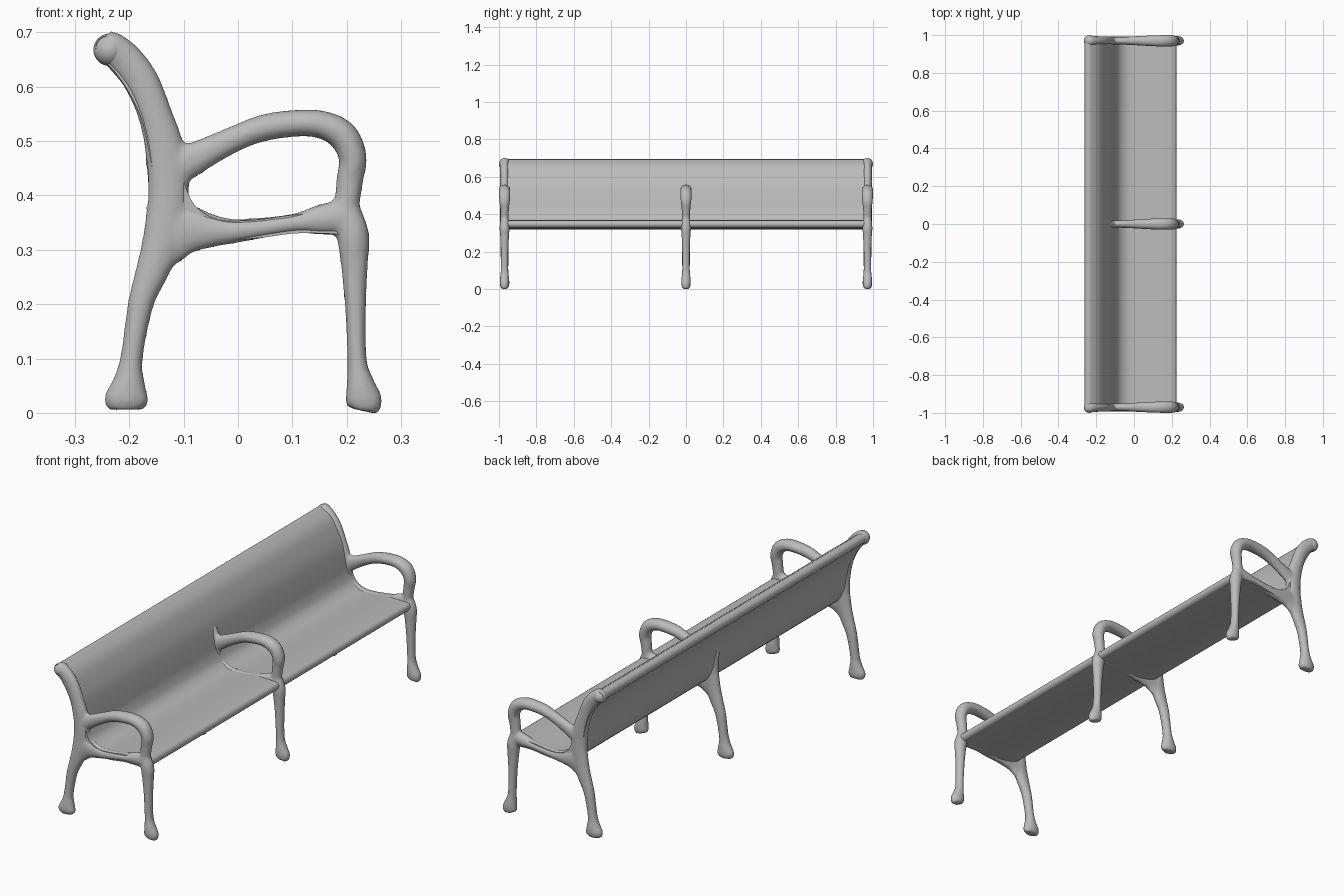
import bpy, bmesh, math
from mathutils import Vector

cube = bpy.data.objects.get("Cube")
if cube:
    bpy.data.objects.remove(cube, do_unlink=True)

grey = bpy.data.materials.new("cast_grey")
grey.use_nodes = True
colour = (0.5, 0.5, 0.5, 1)
grey.diffuse_color = colour
bsdf = grey.node_tree.nodes["Principled BSDF"]
bsdf.inputs["Base Color"].default_value = colour
bsdf.inputs["Roughness"].default_value = 0.7


def spline(points, steps=6):
    """Catmull-Rom interpolation of points of any dimension."""
    pts = [Vector(p) for p in points]
    pts = [pts[0] * 2 - pts[1]] + pts + [pts[-1] * 2 - pts[-2]]
    out = []
    for a, b, c, d in zip(pts, pts[1:], pts[2:], pts[3:]):
        for i in range(steps):
            t = i / steps
            out.append((b * 2 + (c - a) * t + (a * 2 - b * 5 + c * 4 - d) * t * t
                        + (b * 3 - a - c * 3 + d) * t ** 3) / 2)
    return out + [pts[-2]]


def normals(path):
    """In-plane (x, z) normals along a path."""
    result = []
    for i in range(len(path)):
        d = path[min(i + 1, len(path) - 1)] - path[max(i - 1, 0)]
        result.append(Vector((-d[1], d[0])).normalized())
    return result


def limb(bm, points, y, sides=16):
    """Oval tube through (x, z, half width, half depth) stations."""
    path = spline(points)
    rings = []
    for p, n in zip(path, normals(path)):
        ring = []
        for k in range(sides):
            a = math.tau * k / sides
            u = math.cos(a) * p[2]
            ring.append(bm.verts.new((p[0] + n.x * u, y + math.sin(a) * p[3], p[1] + n.y * u)))
        rings.append(ring)
    for r, s in zip(rings, rings[1:]):
        for k in range(sides):
            j = (k + 1) % sides
            bm.faces.new((r[k], r[j], s[j], s[k]))
    bm.faces.new(rings[0][::-1])
    bm.faces.new(rings[-1])


def finish(bm, name):
    bmesh.ops.recalc_face_normals(bm, faces=bm.faces)
    mesh = bpy.data.meshes.new(name)
    bm.to_mesh(mesh)
    bm.free()
    mesh.materials.append(grey)
    obj = bpy.data.objects.new(name, mesh)
    bpy.context.collection.objects.link(obj)
    return obj


def shade(obj):
    bpy.ops.object.select_all(action='DESELECT')
    bpy.context.view_layer.objects.active = obj
    obj.select_set(True)
    bpy.ops.object.shade_smooth_by_angle(angle=math.radians(60))


# Frame members: x, z, half width, half depth
back_leg = [(-.205, .006, .034, .02), (-.205, .025, .042, .026), (-.201, .055, .031, .025),
            (-.196, .1, .021, .021), (-.179, .2, .024, .022), (-.158, .26, .031, .023),
            (-.138, .32, .038, .024), (-.128, .4, .038, .024), (-.134, .48, .037, .024)]
post_top = [(-.153, .55, .032, .024), (-.178, .61, .033, .024),
            (-.208, .65, .033, .025), (-.238, .676, .029, .028), (-.248, .682, .02, .022)]
front_leg = [(.228, .004, .028, .02), (.231, .022, .035, .025), (.225, .055, .026, .025),
             (.219, .1, .018, .021), (.216, .2, .02, .021), (.214, .28, .026, .024),
             (.211, .33, .03, .027), (.199, .385, .022, .021)]
armrest = [(.199, .37, .023, .022), (.206, .43, .025, .024), (.211, .47, .026, .029),
           (.193, .51, .028, .031), (.155, .53, .026, .031), (.11, .533, .025, .03),
           (.05, .525, .025, .027), (0, .507, .024, .024), (-.05, .483, .027, .021),
           (-.1, .458, .033, .02), (-.135, .44, .034, .02)]
seat_rail = [(-.15, .32, .06, .022), (-.1, .337, .05, .022), (-.05, .335, .032, .023),
             (0, .335, .022, .023), (.1, .348, .018, .023), (.15, .355, .028, .024),
             (.205, .362, .034, .024)]


def frame(name, y, post):
    bm = bmesh.new()
    for part in (back_leg + post, front_leg, armrest, seat_rail):
        limb(bm, part, y)
    obj = finish(bm, name)
    # Fuse the members into one soft casting
    fuse = obj.modifiers.new("fuse", 'REMESH')
    fuse.mode = 'VOXEL'
    fuse.voxel_size = 0.0065
    fuse.use_smooth_shade = True
    soften = obj.modifiers.new("soften", 'SMOOTH')
    soften.factor = 0.5
    soften.iterations = 5
    shade(obj)


frame("right_frame", -.97, post_top)
frame("middle_frame", 0, [(-.15, .54, .02, .02)])
frame("left_frame", .97, post_top)

# Continuous seat and backrest shell: x, z, half thickness
shell = [(-.24, .672, .022), (-.205, .642, .026), (-.175, .595, .025), (-.151, .54, .025),
         (-.135, .47, .026), (-.123, .41, .027), (-.095, .362, .025), (-.04, .338, .018),
         (.03, .338, .017), (.1, .347, .017), (.16, .349, .019), (.206, .347, .02)]
path = spline(shell, 4)
side = normals(path)


def cap(i, sign):
    """Half-round edge at one end of the shell outline."""
    p, n = path[i], side[i]
    along = Vector((n.y, -n.x)) * sign
    angles = [math.pi * k / 8 for k in range(1, 8)]
    return [Vector((p[0], p[1])) + (n * math.cos(a) * sign + along * math.sin(a)) * p[2]
            for a in angles]


upper = [Vector((p[0], p[1])) + n * p[2] for p, n in zip(path, side)]
lower = [Vector((p[0], p[1])) - n * p[2] for p, n in zip(path, side)]
outline = upper + cap(-1, 1) + lower[::-1] + cap(0, -1)

bm = bmesh.new()
ends = [[bm.verts.new((p.x, y, p.y)) for p in outline] for y in (-.985, .985)]
count = len(outline)
for k in range(count):
    j = (k + 1) % count
    bm.faces.new((ends[0][k], ends[0][j], ends[1][j], ends[1][k]))
# Close the ends with strips across the thickness
m = len(path)
for ring in ends:
    top, low = ring[:m], ring[m + 7:2 * m + 7][::-1]
    for k in range(m - 1):
        bm.faces.new((top[k], top[k + 1], low[k + 1], low[k]))
    bm.faces.new([top[-1]] + ring[m:m + 7] + [low[-1]])
    bm.faces.new([low[0]] + ring[2 * m + 7:] + [top[0]])
shade(finish(bm, "seat_and_backrest"))

# Rounded knobs finishing the top corners of the backrest
for label, y in (("right", -.97), ("left", .97)):
    bm = bmesh.new()
    bmesh.ops.create_uvsphere(bm, u_segments=20, v_segments=12, radius=.03)
    knob = finish(bm, label + "_top_knob")
    knob.location = (-.236, y, .668)
    shade(knob)
